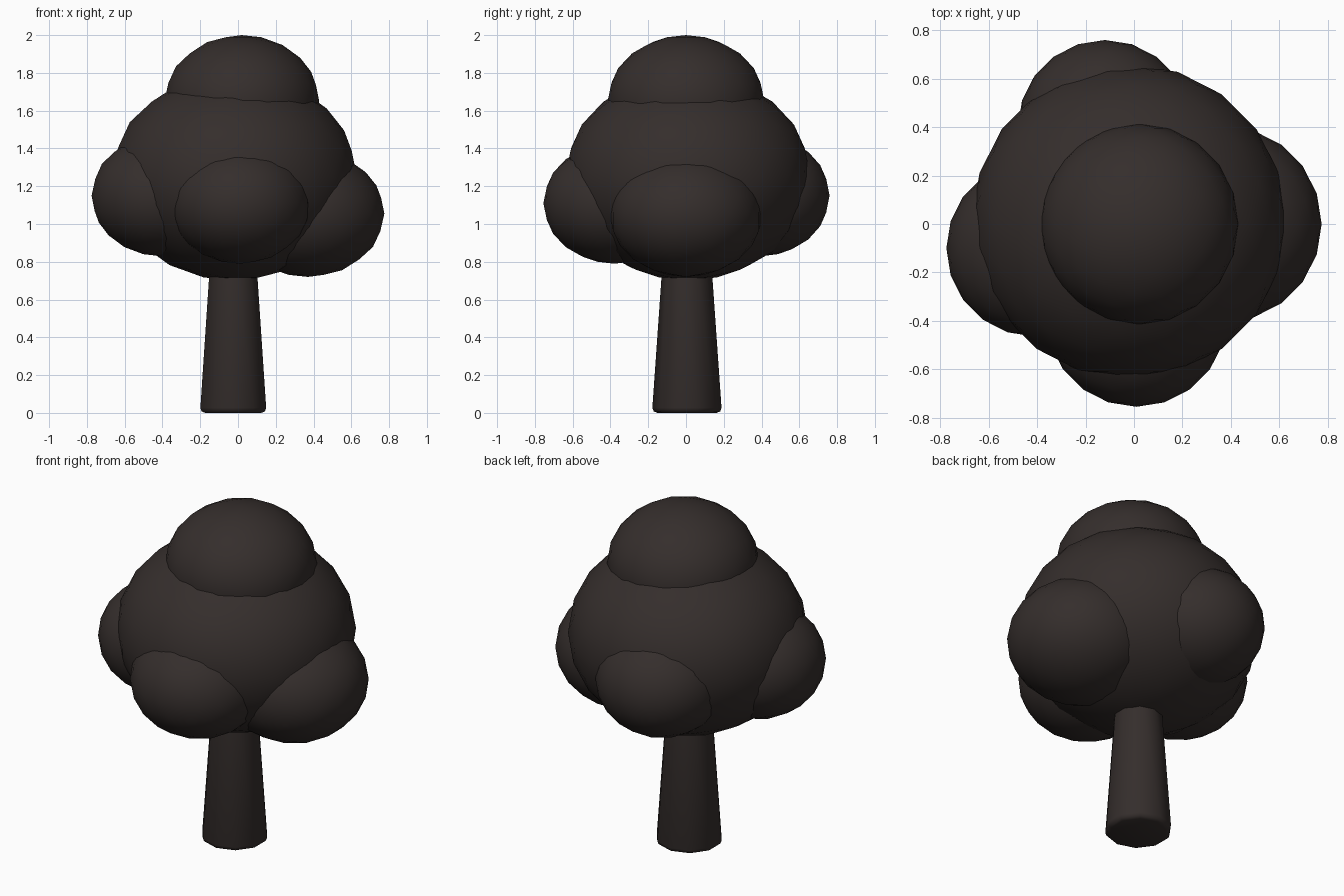
import bpy, bmesh, math

if "Cube" in bpy.data.objects:
    bpy.data.objects.remove(bpy.data.objects["Cube"])

bark = bpy.data.materials.new("dark_brown")
bark.diffuse_color = (0.035, 0.027, 0.025, 1)
bark.use_nodes = True
bark.node_tree.nodes["Principled BSDF"].inputs["Base Color"].default_value = bark.diffuse_color


def finish(ob, name, angle):
    ob.name = name
    ob.data.materials.append(bark)
    bpy.ops.object.shade_smooth_by_angle(angle=math.radians(angle))


def puff(name, centre, radii):
    bpy.ops.mesh.primitive_ico_sphere_add(subdivisions=3, radius=1, location=centre)
    ob = bpy.context.object
    ob.scale = radii
    bpy.ops.object.transform_apply(location=False, rotation=False, scale=True)
    finish(ob, name, 60)


# tapered ten-sided trunk with softened foot, its top hidden in the crown
bpy.ops.mesh.primitive_cone_add(vertices=10, radius1=0.185, radius2=0.122, depth=0.9,
                                location=(-0.025, 0.005, 0.45))
trunk = bpy.context.object
bm = bmesh.new()
bm.from_mesh(trunk.data)
foot = [e for e in bm.edges if all(v.co.z < -0.4 for v in e.verts)]
bmesh.ops.bevel(bm, geom=foot, offset=0.027, segments=2, profile=0.5, affect='EDGES')
bm.to_mesh(trunk.data)
bm.free()
finish(trunk, "trunk", 50)

# foliage: main crown, top and four side clumps
puff("crown", (-0.02, 0.01, 1.25), (0.65, 0.65, 0.55))
puff("top_clump", (0.02, 0, 1.65), (0.41, 0.415, 0.35))
puff("right_clump", (0.37, 0, 1.055), (0.405, 0.405, 0.335))
puff("left_clump", (-0.41, -0.1, 1.15), (0.365, 0.365, 0.32))
puff("front_clump", (0.01, -0.38, 1.11), (0.375, 0.375, 0.32))
puff("back_clump", (-0.12, 0.40, 1.15), (0.36, 0.36, 0.32))
